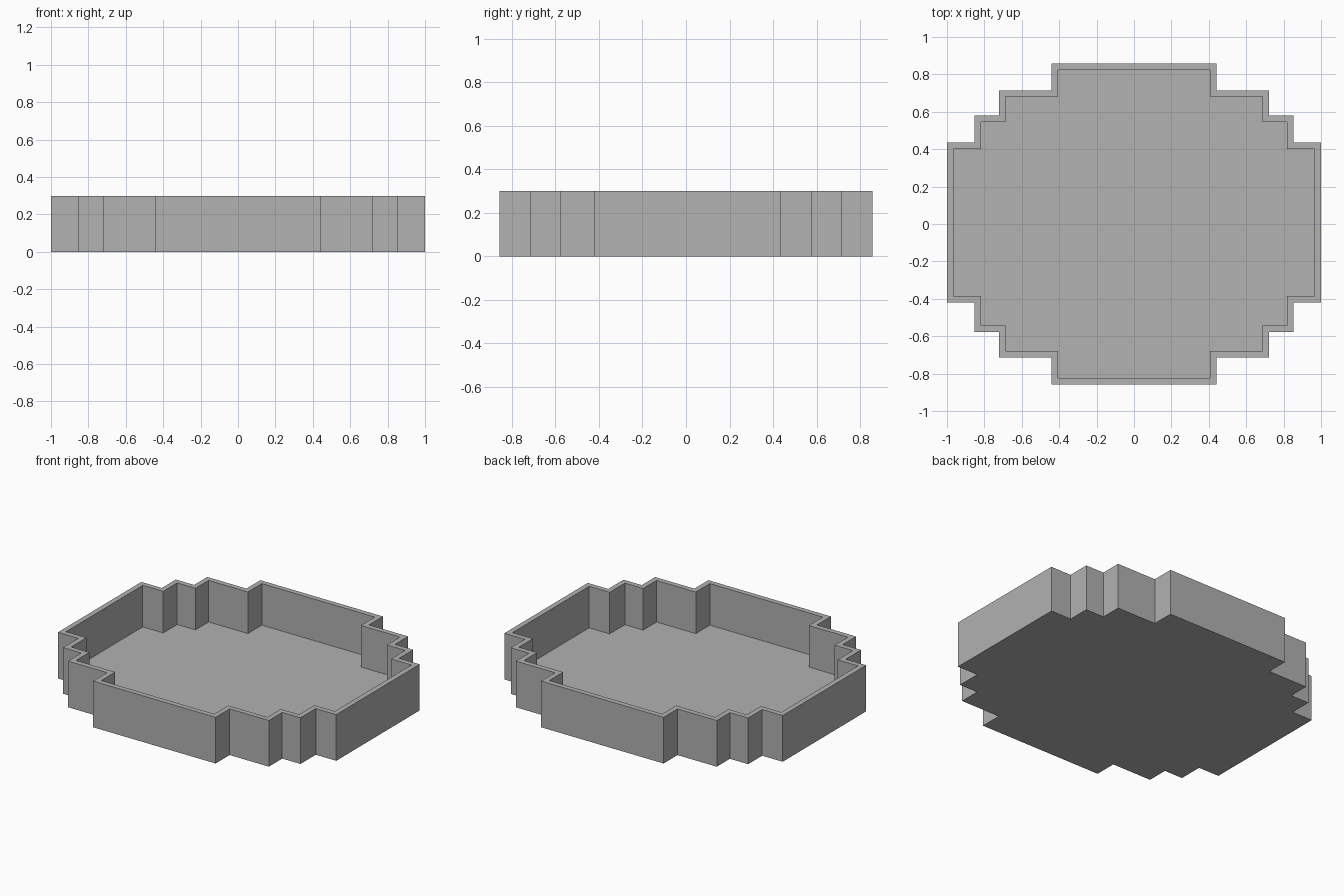
import bpy
import bmesh

cube = bpy.data.objects.get("Cube")
if cube:
    bpy.data.objects.remove(cube, do_unlink=True)

HEIGHT, FLOOR, WALL = 0.30, 0.03, 0.034

# Single grey material
grey = bpy.data.materials.new("plain grey")
grey.use_nodes = True
colour = (0.445, 0.445, 0.445, 1)
grey.diffuse_color = colour
grey.node_tree.nodes["Principled BSDF"].inputs["Base Color"].default_value = colour

# Stepped outline: right half from front to back, mirrored for the left half
right = [(0.44, -0.858), (0.44, -0.714), (0.722, -0.714), (0.722, -0.577),
         (0.853, -0.577), (0.853, -0.42), (1.0, -0.42),
         (1.0, 0.436), (0.853, 0.436), (0.853, 0.58), (0.722, 0.58),
         (0.722, 0.715), (0.44, 0.715), (0.44, 0.858)]
outline = right + [(-x, y) for x, y in reversed(right)]

# Solid block
bm = bmesh.new()
base = bm.faces.new([bm.verts.new((x, y, 0)) for x, y in outline])
block = bmesh.ops.extrude_face_region(bm, geom=[base])["geom"]
bmesh.ops.translate(bm, vec=(0, 0, HEIGHT),
                    verts=[v for v in block if isinstance(v, bmesh.types.BMVert)])
bmesh.ops.recalc_face_normals(bm, faces=bm.faces)

# Rim, then recess down to the floor
top = max(bm.faces, key=lambda f: f.calc_center_median().z)
bmesh.ops.inset_individual(bm, faces=[top], thickness=WALL, use_even_offset=True)
recess = bmesh.ops.extrude_face_region(bm, geom=[top])["geom"]
bmesh.ops.translate(bm, vec=(0, 0, FLOOR - HEIGHT),
                    verts=[v for v in recess if isinstance(v, bmesh.types.BMVert)])
if top.is_valid:
    bmesh.ops.delete(bm, geom=[top], context='FACES_ONLY')
bmesh.ops.recalc_face_normals(bm, faces=bm.faces)

mesh = bpy.data.meshes.new("stepped_tray")
bm.to_mesh(mesh)
bm.free()
mesh.materials.append(grey)
tray = bpy.data.objects.new("stepped_tray", mesh)
bpy.context.collection.objects.link(tray)
